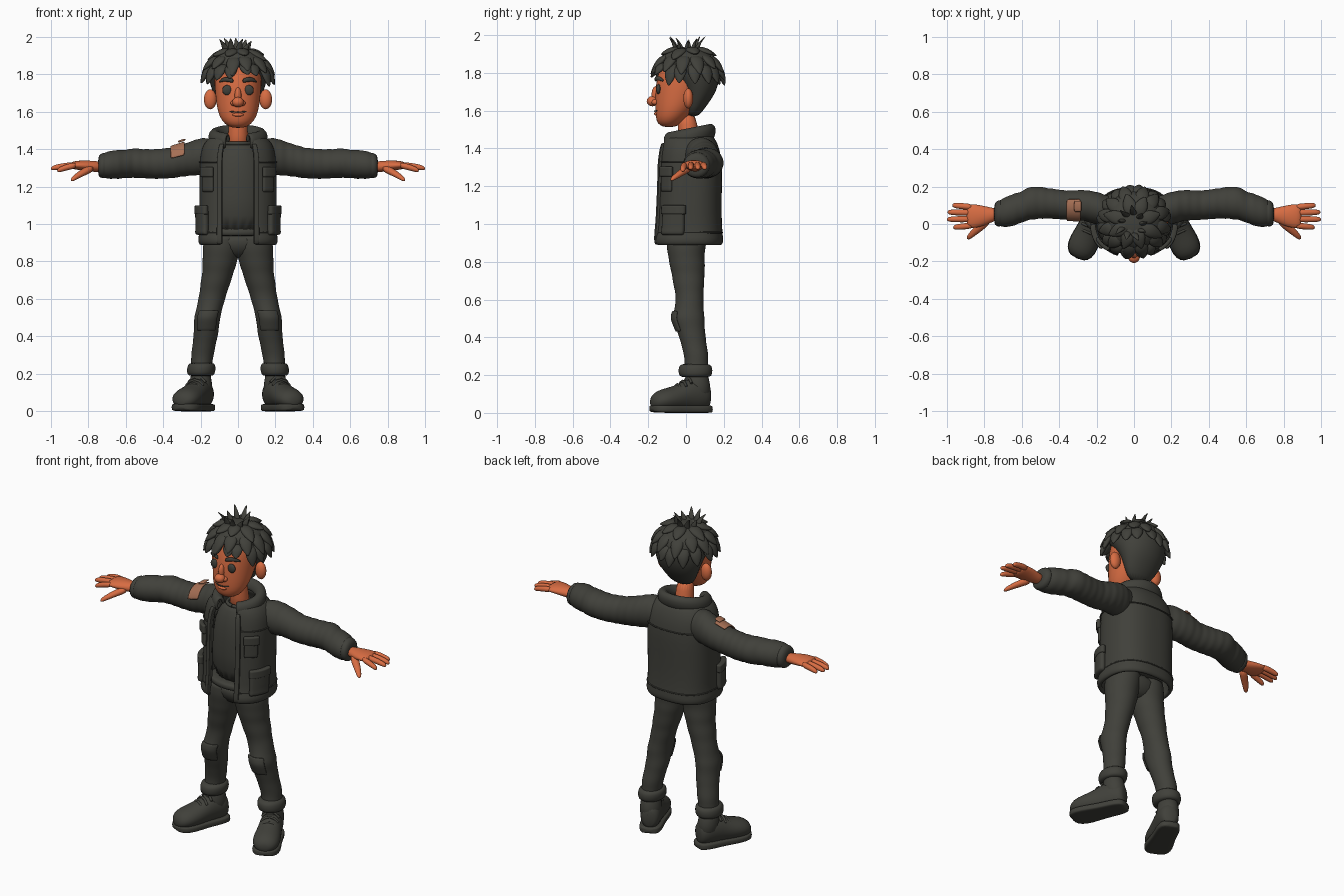
import bpy, bmesh, math, random
from mathutils import Vector

random.seed(4)
if "Cube" in bpy.data.objects:
    bpy.data.objects.remove(bpy.data.objects["Cube"])
X, Y, Z = Vector((1, 0, 0)), Vector((0, 1, 0)), Vector((0, 0, 1))
TAU = 2 * math.pi


def material(name, rgb):
    m = bpy.data.materials.new(name)
    m.use_nodes = True
    m.diffuse_color = (*rgb, 1)
    m.node_tree.nodes["Principled BSDF"].inputs["Base Color"].default_value = (*rgb, 1)
    return m


DARK = material("charcoal", (.052, .052, .043))
SKIN = material("warm skin", (.68, .15, .055))
PATCH = material("tan patch", (.38, .16, .09))


def point(r, t, u, v, e=2, off=0):
    """Point on a superellipse ring (x, y, z, half width, half depth)."""
    s, c = math.sin(t), math.cos(t)
    s = math.copysign(abs(s) ** (2 / e), s)
    c = math.copysign(abs(c) ** (2 / e), c)
    return Vector(r[:3]) + u * (r[3] + off) * s - v * (r[4] + off) * c


def add_loft(bm, rings, u=X, v=Y, e=2, n=20, gap=0, tilt=0):
    rows = []
    for r in rings:
        count = n + 1 if gap else n
        pts = [point(r, gap + (TAU - 2 * gap) * i / n, u, v, e) for i in range(count)]
        rows.append([bm.verts.new(p + Z * tilt * p.y) for p in pts])
    for a, b in zip(rows, rows[1:]):
        for i in range(n):
            j = (i + 1) % len(a)
            bm.faces.new((a[i], a[j], b[j], b[i]))
    if not gap:
        bm.faces.new(rows[0])
        bm.faces.new(rows[-1])


def finish(bm, name, mat, mirror=False, thick=0, sub=1):
    bmesh.ops.recalc_face_normals(bm, faces=bm.faces)
    for f in bm.faces:
        f.smooth = True
    me = bpy.data.meshes.new(name)
    bm.to_mesh(me)
    bm.free()
    me.materials.append(mat)
    ob = bpy.data.objects.new(name, me)
    bpy.context.collection.objects.link(ob)
    if mirror:
        ob.modifiers.new("mirror", 'MIRROR').use_mirror_merge = False
    if thick:
        s = ob.modifiers.new("thickness", 'SOLIDIFY')
        s.thickness, s.offset = thick, 0
    if sub:
        s = ob.modifiers.new("smooth", 'SUBSURF')
        s.levels = s.render_levels = sub
    return ob


def loft(name, rings, mat=DARK, mirror=False, thick=0, **kw):
    bm = bmesh.new()
    add_loft(bm, rings, **kw)
    return finish(bm, name, mat, mirror, thick)


def ball(name, loc, size, mat, mirror=False):
    bm = bmesh.new()
    bmesh.ops.create_uvsphere(bm, u_segments=20, v_segments=12, radius=1)
    for w in bm.verts:
        w.co = Vector(loc) + Vector([a * b for a, b in zip(w.co, size)])
    return finish(bm, name, mat, mirror, sub=0)


def cord(name, pts, r, mat=DARK, mirror=False):
    cu = bpy.data.curves.new(name, 'CURVE')
    cu.dimensions, cu.bevel_depth, cu.bevel_resolution = '3D', r, 2
    cu.use_fill_caps = True
    sp = cu.splines.new('POLY')
    sp.points.add(len(pts) - 1)
    for q, p in zip(sp.points, pts):
        q.co = (*p, 1)
    cu.materials.append(mat)
    ob = bpy.data.objects.new(name, cu)
    bpy.context.collection.objects.link(ob)
    if mirror:
        ob.modifiers.new("mirror", 'MIRROR').use_mirror_merge = False


def at(rings, axis, val):
    for a, b in zip(rings, rings[1:]):
        if (a[axis] - val) * (b[axis] - val) <= 0:
            f = (val - a[axis]) / (b[axis] - a[axis])
            return [p + (q - p) * f for p, q in zip(a, b)]
    return rings[-1]


def wrinkle(rings, axis, n, amp):
    lo, hi = rings[0][axis], rings[-1][axis]
    out = []
    for i in range(n + 1):
        r = at(rings, axis, lo + (hi - lo) * i / n)
        k = 1 + amp * math.sin(i * 2.3)
        out.append((*r[:3], r[3] * k, r[4] * k))
    return out


def panel(name, rings, axis, span, t0, t1, off, thick, mat=DARK, mirror=True, n=6, **kw):
    """Thick patch lying on a lofted surface."""
    bm = bmesh.new()
    grid = [[bm.verts.new(point(at(rings, axis, span[0] + (span[1] - span[0]) * j / n),
                                t0 + (t1 - t0) * i / n, off=off, **kw))
             for i in range(n + 1)] for j in range(n + 1)]
    for a, b in zip(grid, grid[1:]):
        for i in range(n):
            bm.faces.new((a[i], a[i + 1], b[i + 1], b[i]))
    return finish(bm, name, mat, mirror, thick)


# Head, neck and face
loft("head", [(0, -.09, 1.512, .03, .03), (0, -.09, 1.53, .07, .062), (0, -.075, 1.57, .1, .088),
              (0, -.05, 1.63, .116, .115), (0, -.03, 1.7, .123, .135), (0, -.01, 1.78, .13, .145),
              (0, 0, 1.86, .12, .13), (0, 0, 1.9, .07, .08)], SKIN)
loft("neck", [(0, .02, 1.4, .065, .06), (0, .015, 1.46, .052, .052), (0, 0, 1.6, .052, .055)], SKIN)
ball("ears", (.148, .012, 1.665), (.034, .026, .053), SKIN, True)
ball("nose", (0, -.178, 1.65), (.031, .03, .027), SKIN)
ball("nose_bridge", (0, -.16, 1.685), (.018, .022, .045), SKIN)
ball("nostrils", (.024, -.165, 1.645), (.016, .018, .015), SKIN, True)
ball("eyes", (.058, -.146, 1.714), (.026, .012, .027), DARK, True)
cord("mouth", [(x, -.166 + 7 * x * x, 1.597 + 2 * x * x) for x in (-.045, -.03, -.015, 0, .015, .03, .045)], .0035)
ball("lower_lip", (0, -.157, 1.583), (.03, .012, .01), SKIN)
loft("eyebrows", [(.022, -.161, 1.762, .008, .012), (.05, -.157, 1.772, .01, .014),
                  (.08, -.142, 1.772, .01, .012), (.103, -.118, 1.757, .006, .005)], DARK, True, u=Y, v=Z, n=10)

# Hair: smooth cap, leaf shaped locks and upright spikes
loft("hair_cap", [(0, .035, 1.565, .06, .03), (0, .05, 1.62, .1, .055), (0, .075, 1.7, .137, .09),
                  (0, .05, 1.78, .16, .13), (0, .015, 1.84, .165, .165), (0, .01, 1.9, .135, .14),
                  (0, .01, 1.935, .06, .07)])
bm = bmesh.new()
for count, th0, th1, size in ((8, 8, 52, 1), (12, 32, 78, 1), (16, 55, 99, .95)):
    for i in range(count):
        phi = TAU * (i + random.uniform(.3, .7)) / count
        out = Vector((math.cos(phi), math.sin(phi), 0))
        side = Vector((-out.y, out.x, 0))
        end = th1 + random.uniform(-6, 8) - (12 if out.y < -.6 and th1 > 90 else 0)
        rings = []
        for f, lift, w, d in ((0, -.012, .02, .01), (.3, .008, .04, .02), (.6, .016, .042, .02),
                              (.85, .024, .024, .013), (1, .036, .003, .003)):
            th = math.radians(th0 + (end - th0) * f)
            p = Vector((0, .01, 1.77)) + out * math.sin(th) * (.165 + lift) + Z * math.cos(th) * (.158 + lift)
            rings.append((*p, w * size, d))
        mid = math.radians((th0 + end) / 2)
        add_loft(bm, rings, side, out * math.sin(mid) + Z * math.cos(mid), n=8)
for i in range(9):
    phi = TAU * i / 9
    base = Vector((.05 * math.cos(phi) - .01, .05 * math.sin(phi), 1.9))
    lean = Vector((math.cos(phi + .4), math.sin(phi + .4), 0)) * random.uniform(.03, .06)
    top = random.uniform(.065, .095)
    add_loft(bm, [(*(base + lean * f * f + Z * top * f), w, w * .6)
                  for f, w in ((0, .026), (.5, .02), (.8, .01), (1, .002))], n=8)
finish(bm, "hair_locks", DARK)

# Shirt, belt and trousers
loft("shirt", [(0, .01, .93, .17, .12), (0, .01, 1.15, .165, .125), (0, .02, 1.32, .16, .125),
               (0, .02, 1.41, .11, .09), (0, .015, 1.435, .07, .066)])
cord("shirt_neckline", [point((0, .015, 1.43, .07, .068), TAU * i / 24, X, Y) for i in range(25)], .01)
loft("belt", [(0, .005, .935, .172, .125), (0, .005, .94, .178, .132),
              (0, .005, .97, .178, .132), (0, .005, .975, .172, .125)])
loft("pelvis", [(0, .005, .815, .07, .05), (0, 0, .86, .16, .095), (0, 0, .96, .175, .12)])
LEG = [(.2, .055, .2, .055, .064), (.19, .055, .3, .06, .064), (.17, .03, .42, .066, .072),
       (.165, .012, .5, .07, .086), (.14, .02, .6, .071, .072), (.105, .01, .75, .086, .09),
       (.09, 0, .85, .1, .1), (.08, .005, .95, .1, .11)]
loft("trouser_legs", wrinkle(LEG, 2, 22, .025), mirror=True)
panel("knee_patches", LEG, 2, (.43, .54), -.8, .8, .004, .012, u=X, v=Y)
loft("trouser_cuffs", [(.198, .05, .188, .058, .068), (.198, .05, .195, .074, .088), (.196, .05, .225, .078, .092),
                       (.194, .05, .25, .074, .088), (.193, .05, .262, .058, .066)], mirror=True)

# Jacket shell, collar, trims and pockets
JACKET = [(0, .01, .89, .19, .165), (0, .01, .905, .202, .176), (0, .01, .93, .2, .174), (0, .015, .95, .192, .166),
          (0, .015, 1.05, .193, .16), (0, .02, 1.2, .193, .158), (0, .022, 1.32, .193, .158),
          (0, .02, 1.4, .185, .145), (0, .015, 1.44, .16, .13), (0, .015, 1.465, .125, .115)]
FIT = dict(u=X, v=Y, e=2.5)
loft("jacket", JACKET, thick=.025, n=36, e=2.5, gap=.36)
loft("collar", [(0, .01, 1.42, .14, .125), (0, .01, 1.455, .15, .138), (0, .01, 1.485, .146, .138),
                (0, .01, 1.5, .125, .12), (0, .01, 1.485, .105, .1), (0, .01, 1.45, .095, .09)],
     thick=.022, n=30, gap=.45, tilt=.2)
panel("jacket_front_edges", JACKET, 2, (.89, 1.43), .33, .48, .014, .018, n=10, **FIT)
panel("chest_pockets", JACKET, 2, (1.17, 1.29), .6, 1.08, .014, .02, **FIT)
panel("chest_pocket_flaps", JACKET, 2, (1.25, 1.305), .57, 1.12, .022, .024, **FIT)
panel("side_pockets", JACKET, 2, (.94, 1.08), .8, 1.5, .02, .036, **FIT)
panel("side_pocket_flaps", JACKET, 2, (1.05, 1.1), .77, 1.53, .026, .032, **FIT)
for name, z in (("hem_seam", .955), ("yoke_seam", 1.33)):
    cord(name, [point(at(JACKET, 2, z), .5 + (TAU - 1) * i / 40, off=.013, **FIT) for i in range(41)], .004)

# Sleeves and the torn patch on one shoulder
ARM = [(.12, .06, 1.36, .085, .095), (.2, .085, 1.36, .088, .1), (.27, .1, 1.345, .083, .09),
       (.36, .1, 1.325, .079, .082), (.45, .11, 1.32, .081, .08), (.5, .113, 1.322, .086, .078),
       (.56, .11, 1.325, .089, .08), (.6, .09, 1.32, .084, .076), (.66, .07, 1.317, .086, .078),
       (.71, .058, 1.313, .074, .07), (.745, .052, 1.308, .052, .052)]
loft("sleeves", wrinkle(ARM, 0, 34, .028), mirror=True, u=Y, v=Z)
loft("sleeve_cuffs", [(.7, .06, 1.313, .06, .06), (.708, .058, 1.313, .073, .07), (.735, .055, 1.31, .07, .066),
                      (.748, .053, 1.308, .05, .048)], mirror=True, u=Y, v=Z)
RIGHT_ARM = [(-r[0], *r[1:]) for r in ARM]
panel("sleeve_patch", RIGHT_ARM, 0, (-.36, -.285), 2.75, 4.45, .007, .008, PATCH, False, u=Y, v=Z)
panel("patch_torn_flap", RIGHT_ARM, 0, (-.32, -.28), 2.9, 3.5, .022, .008, PATCH, False, n=3, u=Y, v=Z)

# Hands
loft("palms", [(.72, .052, 1.305, .03, .028), (.77, .047, 1.307, .042, .03), (.82, .042, 1.312, .06, .028),
               (.87, .042, 1.314, .066, .023), (.895, .042, 1.312, .058, .016)], SKIN, True, u=Y, v=Z)
for name, y0, y1, tip in (("index_fingers", -.008, -.018, .965), ("middle_fingers", .026, .025, .998),
                          ("ring_fingers", .06, .063, .995), ("little_fingers", .09, .1, .97)):
    bow = -.012 if name[0] == "i" else 0
    loft(name, [(.86 + (tip - .86) * f, y0 + (y1 - y0) * f, 1.314 - .018 * f * f + bow * f, w, w)
                for f, w in ((0, .017), (.4, .0175), (.8, .016), (.95, .012), (1, .005))], SKIN, True, u=Y, v=Z, n=12)
loft("thumbs", [(.775, .025, 1.3, .024, .024), (.82, -.015, 1.28, .024, .021), (.86, -.05, 1.255, .018, .017),
                (.882, -.072, 1.24, .014, .013), (.89, -.08, 1.234, .005, .005)],
     SKIN, True, u=Vector((.7, .7, 0)), v=Z, n=12)

# Boots, built along the splayed foot direction
AHEAD, SIDE = Vector((.41, -.91, 0)), Vector((.91, .41, 0))
HEEL = Vector((.171, .114, 0))


def foot(s, a, z, b):
    return (*(HEEL + AHEAD * s + Z * z), a, b)


loft("boot_uppers", [foot(*r) for r in (
    (-.012, .03, .09, .05), (.005, .055, .09, .07), (.06, .064, .1, .09), (.12, .066, .095, .085), (.17, .072, .08, .07),
    (.23, .08, .072, .062), (.285, .074, .066, .054), (.315, .05, .06, .036), (.325, .02, .056, .015))],
     mirror=True, u=SIDE, v=Z)
loft("boot_soles", [foot(*r) for r in (
    (-.02, .035, .02, .018), (0, .06, .02, .02), (.06, .069, .02, .02), (.13, .066, .02, .02),
    (.24, .084, .02, .02), (.295, .074, .022, .02), (.328, .04, .024, .018))],
     mirror=True, u=SIDE, v=Z, e=5)
loft("boot_shafts", [(.193, .065, .07, .066, .075), (.198, .06, .15, .06, .068), (.2, .055, .23, .052, .06)], mirror=True)
for i in range(3):
    s, z = .115 + .03 * i, .187 - .018 * i
    cord("boot_lace_%d" % (i + 1), [HEEL + AHEAD * s + SIDE * .05 * k + Z * (z - .03 * k * k)
                                    for k in (-1, -.5, 0, .5, 1)], .007, mirror=True)
